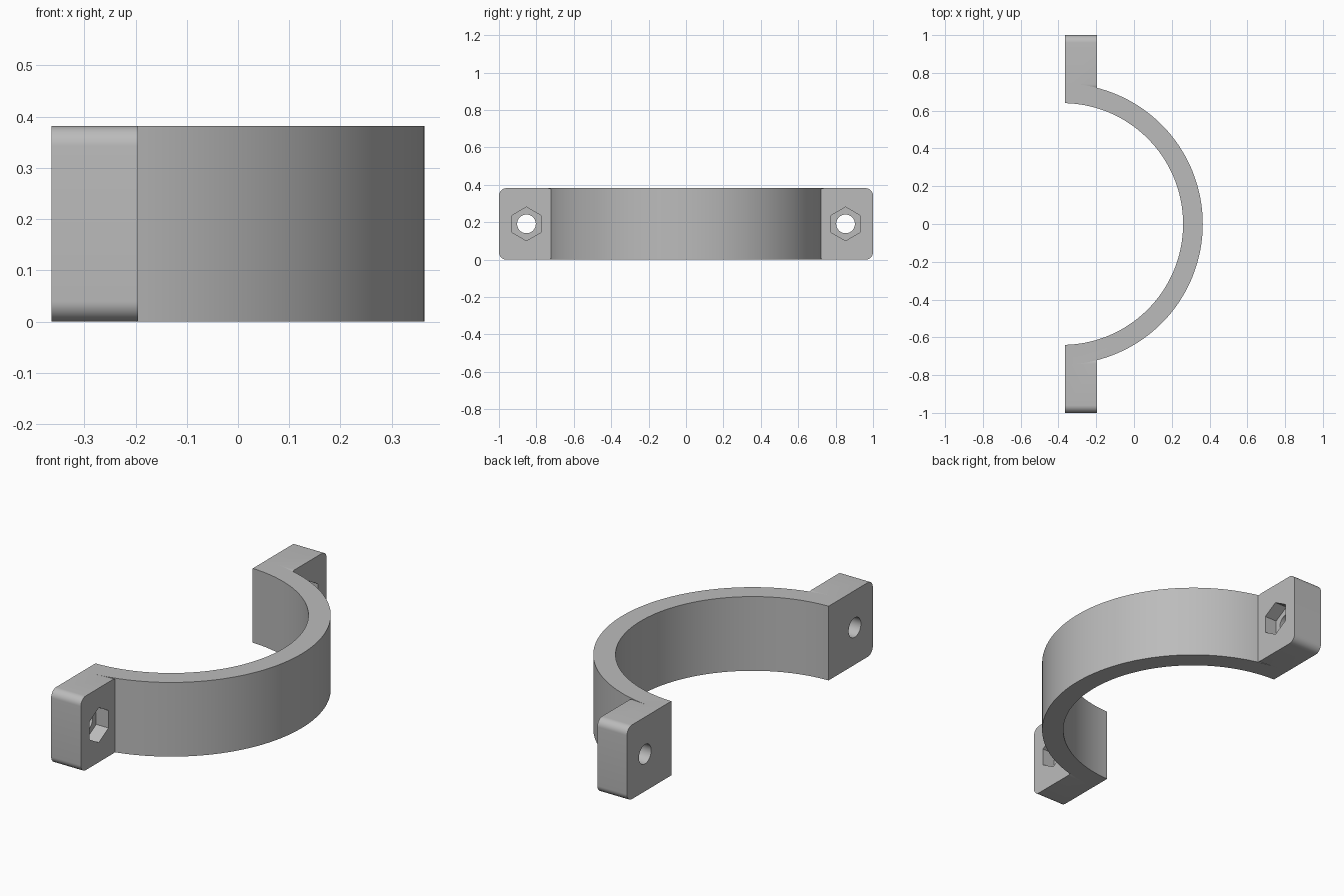
import bpy, bmesh
from math import sin, cos, acos, pi, radians
from mathutils import Vector

cube = bpy.data.objects.get("Cube")
if cube:
    bpy.data.objects.remove(cube, do_unlink=True)

HEIGHT = 0.382
BACK, FRONT = -0.364, -0.195      # x range of the lugs
CENTRE = -0.38                    # x of the ring axis
R_IN, R_OUT = 0.64, 0.744
HOLE_Y, HOLE_Z = 0.853, HEIGHT / 2

grey = bpy.data.materials.new("plain grey")
grey.use_nodes = True
grey.diffuse_color = (0.5, 0.5, 0.5, 1)
grey.node_tree.nodes["Principled BSDF"].inputs["Base Color"].default_value = grey.diffuse_color


def prism(name, points, sweep):
    """Solid made by sweeping a closed outline along a vector."""
    bm = bmesh.new()
    face = bm.faces.new([bm.verts.new(p) for p in points])
    top = bmesh.ops.extrude_face_region(bm, geom=[face])["geom"]
    verts = [v for v in top if isinstance(v, bmesh.types.BMVert)]
    bmesh.ops.translate(bm, verts=verts, vec=Vector(sweep))
    bmesh.ops.recalc_face_normals(bm, faces=bm.faces)
    mesh = bpy.data.meshes.new(name)
    bm.to_mesh(mesh)
    bm.free()
    mesh.materials.append(grey)
    obj = bpy.data.objects.new(name, mesh)
    bpy.context.collection.objects.link(obj)
    return obj


def arc(radius, start, end, steps):
    return [(radius * cos(start + (end - start) * i / steps),
             radius * sin(start + (end - start) * i / steps)) for i in range(steps + 1)]


def half_ring(radius):
    limit = acos((BACK - CENTRE) / radius)
    return [(CENTRE + x, y, 0) for x, y in arc(radius, -limit, limit, 72)]


def polygon(x, y, radius, sides):
    """Polygon facing x, with one corner pointing up."""
    return [(x, y + radius * sin(2 * pi * i / sides), HOLE_Z + radius * cos(2 * pi * i / sides))
            for i in range(sides)]


def lug_outline(side, inner=0.70, outer=1.0, r=0.04):
    """Rounded rectangle facing x."""
    corners = [(outer - r, HEIGHT - r), (inner + r, HEIGHT - r), (inner + r, r), (outer - r, r)]
    return [(BACK, side * (cy + y), cz + z) for k, (cy, cz) in enumerate(corners)
            for y, z in arc(r, k * pi / 2, (k + 1) * pi / 2, 10)]


def combine(target, tool, operation):
    bpy.context.view_layer.objects.active = target
    mod = target.modifiers.new(operation.lower(), 'BOOLEAN')
    mod.operation, mod.solver, mod.object = operation, 'EXACT', tool
    bpy.ops.object.modifier_apply(modifier=mod.name)
    bpy.data.objects.remove(tool, do_unlink=True)


# Half ring band
clamp = prism("half_clamp", half_ring(R_IN) + half_ring(R_OUT)[::-1], (0, 0, HEIGHT))

# Bolt lugs with a through hole and a hexagonal nut pocket
for side in (-1, 1):
    lug = prism("bolt_lug", lug_outline(side), (FRONT - BACK, 0, 0))
    hole = prism("bolt_hole", polygon(BACK - 0.1, side * HOLE_Y, 0.05, 40), (0.4, 0, 0))
    pocket = prism("nut_pocket", polygon(FRONT - 0.07, side * HOLE_Y, 0.09, 6), (0.2, 0, 0))
    combine(lug, hole, 'DIFFERENCE')
    combine(lug, pocket, 'DIFFERENCE')
    combine(clamp, lug, 'UNION')

# Smooth curves, crisp edges
bpy.ops.object.select_all(action='DESELECT')
clamp.select_set(True)
bpy.context.view_layer.objects.active = clamp
bpy.ops.object.shade_smooth_by_angle(angle=radians(25))
